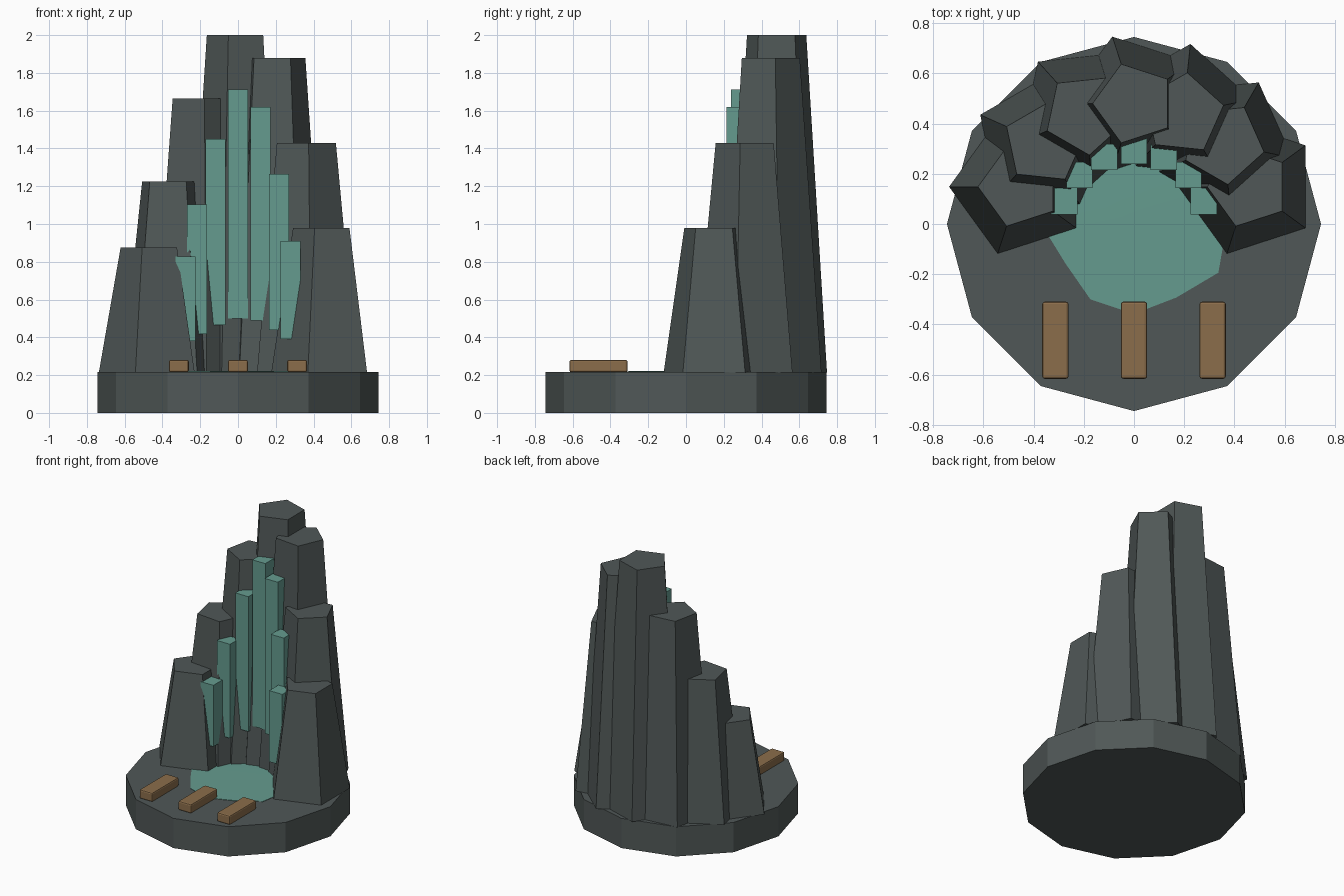
import bpy, bmesh
from math import sin, cos, radians
from mathutils import Matrix

if "Cube" in bpy.data.objects:
    bpy.data.objects.remove(bpy.data.objects["Cube"])


def material(name, rgb):
    m = bpy.data.materials.new(name)
    m.diffuse_color = (*rgb, 1)
    m.use_nodes = True
    m.node_tree.nodes["Principled BSDF"].inputs["Base Color"].default_value = m.diffuse_color
    return m


ROCK = material("dark_rock", (0.08, 0.097, 0.095))
WATER = material("teal_water", (0.13, 0.33, 0.275))
WOOD = material("wood", (0.26, 0.155, 0.07))


def finish(name, bm, mat):
    bmesh.ops.recalc_face_normals(bm, faces=bm.faces)
    me = bpy.data.meshes.new(name)
    bm.to_mesh(me)
    bm.free()
    me.materials.append(mat)
    ob = bpy.data.objects.new(name, me)
    bpy.context.collection.objects.link(ob)
    return ob


def frustum(name, x, y, z0, z1, r0, r1, sides, phase, mat):
    """Polygonal prism with its first corner at angle `phase` (degrees)."""
    bm = bmesh.new()
    rings = []
    for z, r in ((z0, r0), (z1, r1)):
        angs = [radians(phase + 360 * k / sides) for k in range(sides)]
        rings.append([bm.verts.new((x + r * cos(a), y + r * sin(a), z)) for a in angs])
    low, high = rings
    bm.faces.new(low)
    bm.faces.new(high)
    for k in range(sides):
        n = (k + 1) % sides
        bm.faces.new((low[k], low[n], high[n], high[k]))
    return finish(name, bm, mat)


def box(name, loc, size, mat):
    bm = bmesh.new()
    bmesh.ops.create_cube(bm, size=1, matrix=Matrix.Translation(loc) @ Matrix.Diagonal((*size, 1)))
    return finish(name, bm, mat)


TOP = 0.217

# Twelve-sided plinth
frustum("base", 0, 0, 0, TOP, 0.745, 0.745, 12, 0, ROCK)

# Ring of tapered five-sided rock columns, each with a water strand inside
heights = [0.98, 1.43, 1.88, 2.0, 1.665, 1.225, 0.875]
for i, top in enumerate(heights):
    deg = 18 + 24 * i
    c, s = cos(radians(deg)), sin(radians(deg))
    frustum(f"rock_column_{i + 1}", 0.48 * c, 0.48 * s, TOP - 0.002, top,
            0.28, 0.165, 5, deg + 18, ROCK)
    h = top - TOP
    box(f"water_strand_{i + 1}", (0.292 * c, 0.292 * s, 0.31 + 0.447 * h),
        (0.105, 0.105, 0.68 * h), WATER)

# Uneven pool at the foot of the columns
radii = [0.37, 0.35, 0.36, 0.36, 0.36, 0.35, 0.37, 0.315, 0.347, 0.358, 0.338, 0.388]
bm = bmesh.new()
centre = bm.verts.new((0, 0, TOP + 0.006))
rim, foot = [], []
for k, r in enumerate(radii):
    a = radians(30 * k)
    rim.append(bm.verts.new((r * cos(a), r * sin(a), TOP + 0.003)))
    foot.append(bm.verts.new((r * cos(a), r * sin(a), TOP - 0.01)))
for k in range(12):
    n = (k + 1) % 12
    bm.faces.new((centre, rim[k], rim[n])).smooth = True
    bm.faces.new((rim[k], foot[k], foot[n], rim[n]))
bm.faces.new(foot)
finish("pool", bm, WATER)

# Three wooden benches in front
for side, x in (("left", -0.313), ("middle", 0), ("right", 0.313)):
    bench = box(f"bench_{side}", (x, -0.463, 0.248), (0.105, 0.307, 0.066), WOOD)
    bev = bench.modifiers.new("soft_edges", "BEVEL")
    bev.width = 0.01
    bev.segments = 2
